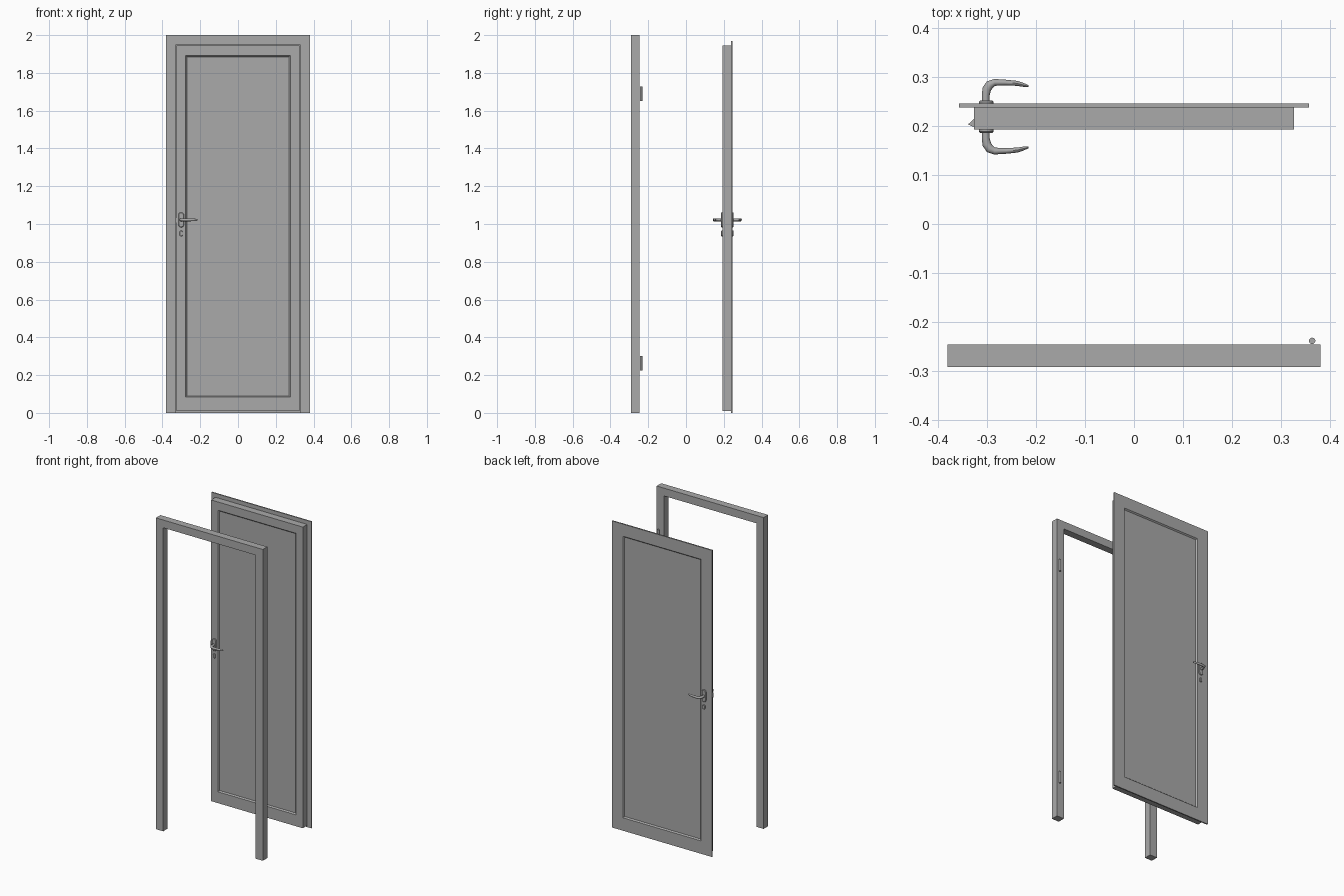
import bpy, bmesh, math
from mathutils import Vector

cube = bpy.data.objects.get("Cube")
if cube:
    bpy.data.objects.remove(cube)

GREY = (0.4, 0.4, 0.4, 1)
mat = bpy.data.materials.new("plain grey")
mat.use_nodes = True
mat.diffuse_color = GREY
mat.node_tree.nodes["Principled BSDF"].inputs["Base Color"].default_value = GREY

MID_Y = 0.2185          # middle plane of the door leaf
HANDLE_X = -0.301


def finish(name, bm, smooth=False):
    bmesh.ops.recalc_face_normals(bm, faces=bm.faces)
    mesh = bpy.data.meshes.new(name)
    bm.to_mesh(mesh)
    bm.free()
    mesh.materials.append(mat)
    ob = bpy.data.objects.new(name, mesh)
    bpy.context.collection.objects.link(ob)
    if smooth:
        bpy.ops.object.select_all(action="DESELECT")
        ob.select_set(True)
        bpy.context.view_layer.objects.active = ob
        bpy.ops.object.shade_smooth_by_angle(angle=math.radians(40))
    return ob


def loft(name, rings, smooth=False):
    """Skin a list of equal-length point rings and cap both ends."""
    bm = bmesh.new()
    loops = [[bm.verts.new(p) for p in ring] for ring in rings]
    n = len(loops[0])
    for a, b in zip(loops, loops[1:]):
        for i in range(n):
            j = (i + 1) % n
            bm.faces.new((a[i], a[j], b[j], b[i]))
    bm.faces.new(loops[0])
    bm.faces.new(loops[-1])
    return finish(name, bm, smooth)


def rect(half, z0, z1, y):
    return [(-half, y, z0), (half, y, z0), (half, y, z1), (-half, y, z1)]


def slot(cx, cz, half_w, half_h, y, steps=8):
    """Upright rounded outline at depth y."""
    pts = []
    for end in (0, 1):
        for k in range(steps + 1):
            a = math.pi * (end + k / steps)
            lift = (half_h - half_w) * (1 - 2 * end)
            pts.append((cx + half_w * math.cos(a), y, cz + lift + half_w * math.sin(a)))
    return pts


def tube(name, path, radii, sides=12):
    """Sweep a tapering oval along a path lying in a horizontal plane."""
    pts = [Vector(p) for p in path]
    rings = []
    for i, (p, (wide, tall)) in enumerate(zip(pts, radii)):
        t = (pts[min(i + 1, len(pts) - 1)] - pts[max(i - 1, 0)]).normalized()
        side = Vector((-t.y, t.x, 0))
        rings.append([p + side * wide * math.cos(a) + Vector((0, 0, tall * math.sin(a)))
                      for a in (2 * math.pi * k / sides for k in range(sides))])
    return loft(name, rings, True)


# Door frame: an upside-down U given thickness
outline = [(-0.38, 0), (-0.38, 2), (0.38, 2), (0.38, 0),
           (0.328, 0), (0.328, 1.95), (-0.328, 1.95), (-0.328, 0)]
loft("door_frame", [[(x, y, z) for x, z in outline] for y in (-0.291, -0.245)])

# Hinge barrels on the back of the frame
for label, z in (("lower", 0.225), ("upper", 1.65)):
    loft(label + "_hinge",
         [[(0.363 + 0.0065 * math.cos(a), -0.238 + 0.0065 * math.sin(a), h)
           for a in (2 * math.pi * k / 16 for k in range(16))]
          for h in (z, z + 0.077)], True)

# Door leaf: sunken front panel, core, wider rear lip, sunken rear panel
loft("door_leaf", [
    rect(0.270, 0.090, 1.885, 0.200),
    rect(0.277, 0.083, 1.892, 0.192),
    rect(0.326, 0.010, 1.945, 0.192),
    rect(0.326, 0.010, 1.945, 0.237),
    rect(0.356, 0, 1.97, 0.237),
    rect(0.356, 0, 1.97, 0.245),
    rect(0.277, 0.083, 1.892, 0.245),
    rect(0.270, 0.090, 1.885, 0.237),
])

# Latch bolt: a wedge on the leaf's edge
wedge = [(-0.325, 0.197), (-0.338, 0.203), (-0.325, 0.215)]
loft("latch_bolt", [[(x, y, z) for x, y in wedge] for z in (1.005, 1.035)])

# Handle sets, one on each face
lever = [(-0.302, 0.026), (-0.302, 0.044), (-0.300, 0.056), (-0.294, 0.065),
         (-0.284, 0.070), (-0.262, 0.0695), (-0.238, 0.068), (-0.226, 0.065),
         (-0.215, 0.062)]
sizes = [(0.008, 0.008), (0.008, 0.008), (0.009, 0.008), (0.009, 0.008),
         (0.007, 0.008), (0.006, 0.008), (0.005, 0.007), (0.004, 0.006),
         (0.002, 0.004)]
for label, s in (("front", -1), ("back", 1)):
    tube(label + "_lever", [(x, MID_Y + s * d, 1.022) for x, d in lever], sizes)
    loft(label + "_handle_plate",
         [slot(HANDLE_X, 1.022, w, h, MID_Y + s * d)
          for w, h, d in ((0.015, 0.04, 0.024), (0.015, 0.04, 0.030),
                          (0.012, 0.037, 0.033))], True)
    loft(label + "_keyhole_cover",
         [slot(HANDLE_X, 0.95, w, w + 0.007, MID_Y + s * d)
          for w, d in ((0.008, 0.024), (0.008, 0.031), (0.006, 0.033))], True)
